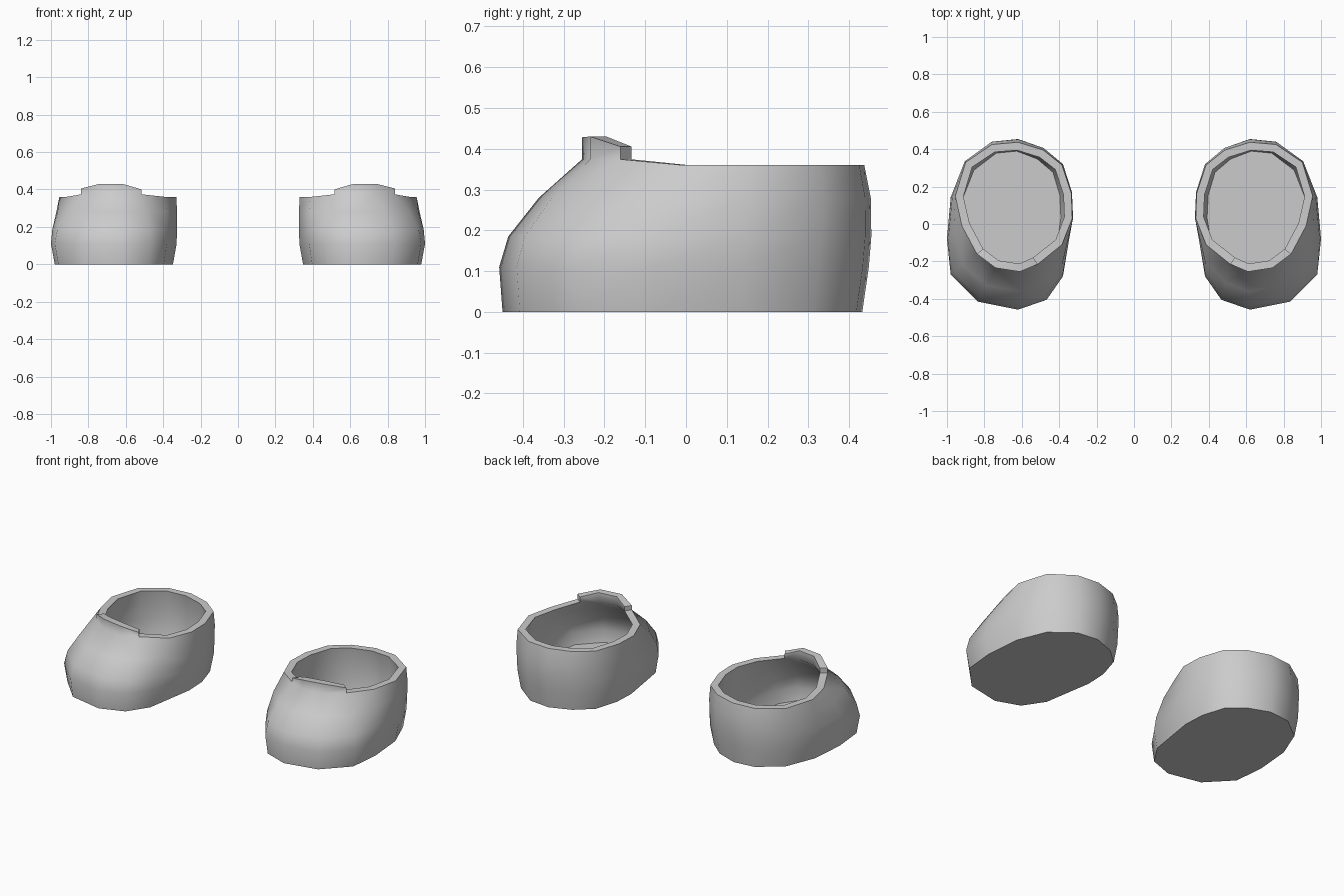
import bpy, bmesh, math
from mathutils import Vector

if "Cube" in bpy.data.objects:
    bpy.data.objects.remove(bpy.data.objects["Cube"])

# Plan outlines of one shoe, starting at the toe and running round the outer side
WIDE = [(.62, -.458), (.835, -.415), (.98, -.27), (1.0, -.08), (.98, .145),
        (.905, .33), (.76, .44), (.62, .455), (.485, .405), (.38, .315),
        (.335, .17), (.328, .03), (.38, -.28), (.467, -.405)]
RIM = [(.61, -.255), (.74, -.235), (.84, -.16), (.92, -.01), (.955, .15),
       (.90, .33), (.76, .425), (.62, .437), (.485, .395), (.385, .315),
       (.335, .165), (.33, .03), (.385, -.11), (.515, -.215)]
# z, blend from wide outline to rim, x scale, front scale, back scale
LEVELS = [(0, 0, .94, .982, .95), (.11, 0, 1, 1, .985), (.185, .11, 1.005, 1, 1.003),
          (.28, .48, 1.01, 1, 1.015), (.36, 1, 1, 1, 1)]
TONGUE = {13: .40, 0: .428, 1: .43, 2: .405}   # column: raised height
N, CX, WALL = len(RIM), .66, .043


def outline(level):
    z, t, sx, front, back = level
    pts = []
    for a, b in zip(WIDE, RIM):
        p = Vector(a).lerp(Vector(b), t)
        pts.append(Vector((CX + (p.x - CX) * sx, p.y * (front if p.y < 0 else back))))
    return pts


def inset(pts):
    out = []
    for i, p in enumerate(pts):
        d = (pts[(i + 1) % N] - pts[i - 1]).normalized()
        out.append(p + Vector((-d.y, d.x)) * WALL)
    return out


bm = bmesh.new()


def ring(pts, z, top):
    return [bm.verts.new((p.x, p.y, .374 if top and i in TONGUE else z))
            for i, p in enumerate(pts)]


# Outer shell and hollow inside
outer, inner = [], []
for k, level in enumerate(LEVELS):
    pts, top = outline(level), k == len(LEVELS) - 1
    outer.append(ring(pts, level[0], top))
    inner.append(ring(inset(pts), max(level[0], .04), top))
for rings in (outer, inner):
    for lo, hi in zip(rings, rings[1:]):
        for i in range(N):
            j = (i + 1) % N
            bm.faces.new((lo[i], lo[j], hi[j], hi[i]))
    bm.faces.new(rings[0])   # sole and insole

# Rim, raised into a tongue at the front
o, n = outer[-1], inner[-1]
up_o = {i: bm.verts.new((o[i].co.x, o[i].co.y, z)) for i, z in TONGUE.items()}
up_n = {i: bm.verts.new((n[i].co.x, n[i].co.y, z)) for i, z in TONGUE.items()}
for i in range(N):
    j = (i + 1) % N
    if i in TONGUE and j in TONGUE:
        bm.faces.new((o[i], o[j], up_o[j], up_o[i]))
        bm.faces.new((n[i], n[j], up_n[j], up_n[i]))
        bm.faces.new((up_o[i], up_o[j], up_n[j], up_n[i]))
    else:
        bm.faces.new((o[i], o[j], n[j], n[i]))
for i in (13, 2):
    bm.faces.new((o[i], up_o[i], up_n[i], n[i]))

bmesh.ops.recalc_face_normals(bm, faces=bm.faces)
mesh = bpy.data.meshes.new("shoes")
bm.to_mesh(mesh)
bm.free()

grey = bpy.data.materials.new("grey")
grey.diffuse_color = (.6, .6, .6, 1)
grey.use_nodes = True
grey.node_tree.nodes["Principled BSDF"].inputs["Base Color"].default_value = grey.diffuse_color
mesh.materials.append(grey)

# Mirror the shoe to make the pair
shoes = bpy.data.objects.new("shoes", mesh)
bpy.context.collection.objects.link(shoes)
bpy.context.view_layer.objects.active = shoes
shoes.select_set(True)
bpy.ops.object.shade_smooth_by_angle(angle=math.radians(48))
mirror = shoes.modifiers.new("pair", 'MIRROR')
mirror.use_axis[0] = True
